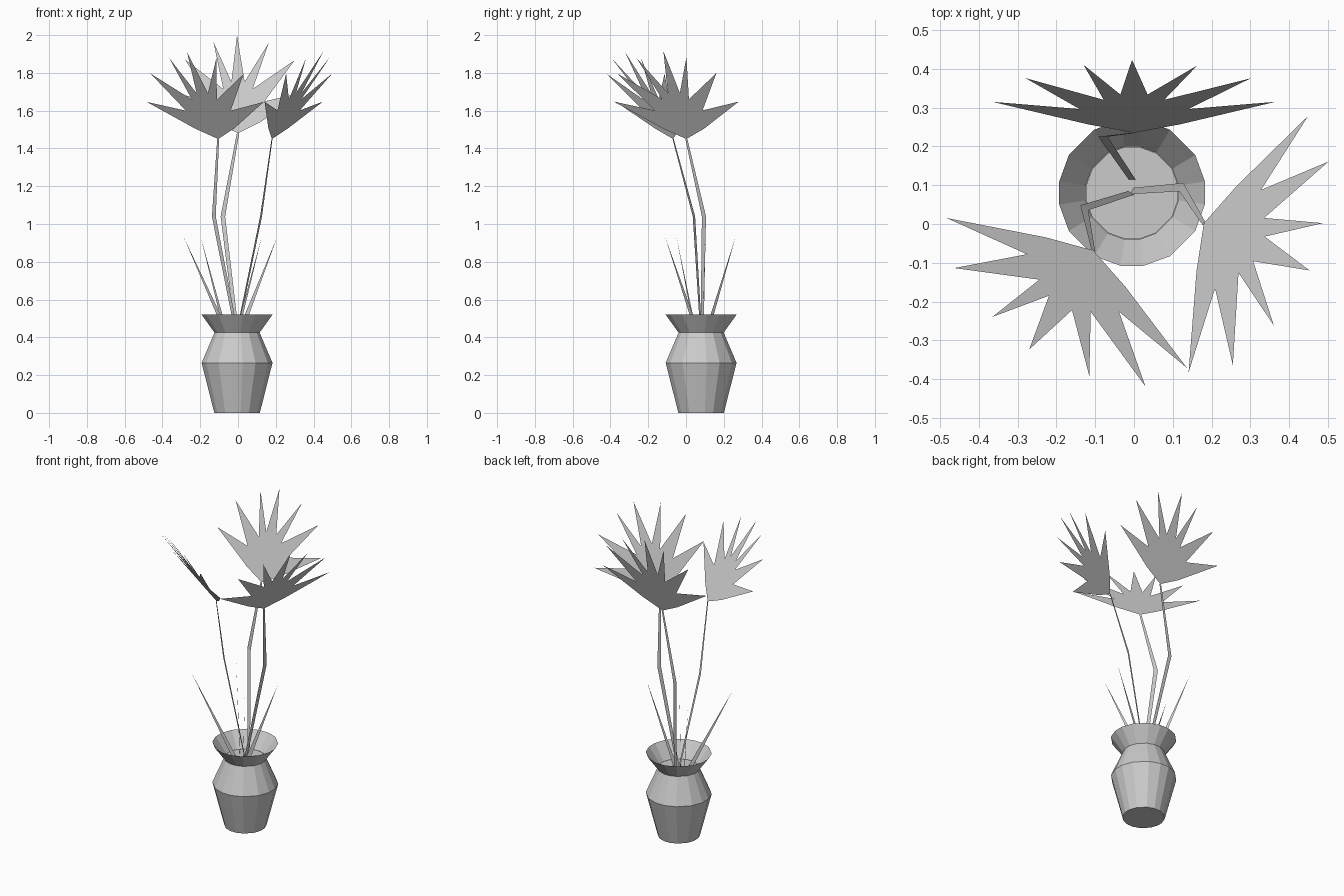
import bpy, bmesh, math
from mathutils import Vector

if "Cube" in bpy.data.objects:
    bpy.data.objects.remove(bpy.data.objects["Cube"], do_unlink=True)

# One plain grey for everything
grey = bpy.data.materials.new("light grey")
grey.use_nodes = True
colour = (0.6, 0.6, 0.6, 1)
grey.diffuse_color = colour
grey.node_tree.nodes["Principled BSDF"].inputs["Base Color"].default_value = colour

POT = Vector((-0.005, 0.08, 0))
SOIL_Z = 0.425


def finish(name, bm, recalc=False):
    if recalc:
        bmesh.ops.recalc_face_normals(bm, faces=bm.faces)
    mesh = bpy.data.meshes.new(name)
    bm.to_mesh(mesh)
    bm.free()
    mesh.materials.append(grey)
    obj = bpy.data.objects.new(name, mesh)
    bpy.context.collection.objects.link(obj)
    return obj


def ring(bm, radius, z):
    """Sixteen points with slightly narrower sides facing the axes."""
    angles = [q * 90 + a for q in range(4) for a in (9, 31, 59, 81)]
    return [bm.verts.new(POT + Vector((radius * math.cos(math.radians(a)),
                                       radius * math.sin(math.radians(a)), z)))
            for a in angles]


# Vase: faceted open shell with a closed foot
bm = bmesh.new()
profile = [(0.122, 0), (0.19, 0.265), (0.121, SOIL_Z), (0.19, 0.52)]
rings = [ring(bm, r, z) for r, z in profile]
bm.faces.new(rings[0][::-1])
for low, high in zip(rings, rings[1:]):
    for i in range(len(low)):
        j = (i + 1) % len(low)
        bm.faces.new((low[i], low[j], high[j], high[i]))
finish("vase", bm)

# Soil disc at the neck
bm = bmesh.new()
bm.faces.new(ring(bm, 0.12, SOIL_Z))
finish("soil", bm)

# Fan leaf outline in its own plane: base, shoulder, then spikes and notches
OUTLINE = [(0, 0), (0.12, 0.065), (0.365, 0.235), (0.14, 0.18), (0.3, 0.412),
           (0.078, 0.25), (0.163, 0.51), (0.035, 0.29), (-0.005, 0.553),
           (-0.035, 0.29), (-0.13, 0.515), (-0.078, 0.25), (-0.28, 0.415),
           (-0.14, 0.18), (-0.365, 0.235), (-0.12, 0.065)]


def fan_leaf(name, base, out, side, lean):
    out = Vector((*out, 0)).normalized()
    u = Vector((-out.y, out.x, 0)) * side
    v = out * lean + Vector((0, 0, math.sqrt(1 - lean * lean)))
    bm = bmesh.new()
    face = bm.faces.new([bm.verts.new(Vector(base) + u * a + v * b)
                         for a, b in OUTLINE])
    face.normal_update()
    if face.normal.z < 0:
        face.normal_flip()
    bmesh.ops.triangulate(bm, faces=[face], ngon_method='EAR_CLIP')
    finish(name, bm)


def stem(name, points, out):
    """Bent flat ribbon, broad across the leaf direction."""
    out = Vector((*out, 0)).normalized()
    across = Vector((-out.y, out.x, 0))
    bm = bmesh.new()
    rows = [[bm.verts.new(Vector(p) + across * s * w) for s in (-1, 1)]
            for p, w in zip(points, (0.009, 0.012, 0.006))]
    for a, b in zip(rows, rows[1:]):
        bm.faces.new((a[0], a[1], b[1], b[0]))
    finish(name, bm)


# name, stem foot, stem bend, leaf base, outward direction, mirroring, lean
PLANTS = [
    ("back", (-0.005, 0.115, SOIL_Z), (-0.08, 0.225, 1.04),
     (0, 0.235, 1.48), (0, 1), -1, 0.34),
    ("right", (-0.008, 0.08, SOIL_Z), (-0.128, 0.042, 1.04),
     (-0.105, -0.068, 1.45), (-0.53, -0.85), 1, 0.55),
    ("left", (-0.005, 0.085, SOIL_Z), (0.122, 0.095, 1.04),
     (0.18, 0.002, 1.45), (0.9, -0.42), -1, 0.54),
]
for label, foot, bend, base, out, side, lean in PLANTS:
    stem(label + "_stem", (foot, bend, base), out)
    fan_leaf(label + "_fan_leaf", base, out, side, lean)

# Young pointed blades, each in an upright plane
for i, (foot, tip) in enumerate([((-0.005, 0.06), (0.125, -0.11)),
                                 ((-0.065, 0.11), (-0.197, 0.262)),
                                 ((-0.06, 0.05), (-0.287, -0.05)),
                                 ((0.01, 0.09), (0.207, 0.1))]):
    foot = Vector((*foot, SOIL_Z))
    tip = Vector((*tip, 0.93))
    along = Vector((tip.x - foot.x, tip.y - foot.y, 0)).normalized() * 0.014
    bm = bmesh.new()
    bm.faces.new([bm.verts.new(p) for p in (foot - along, foot + along, tip)])
    finish("young_blade_%d" % (i + 1), bm)
